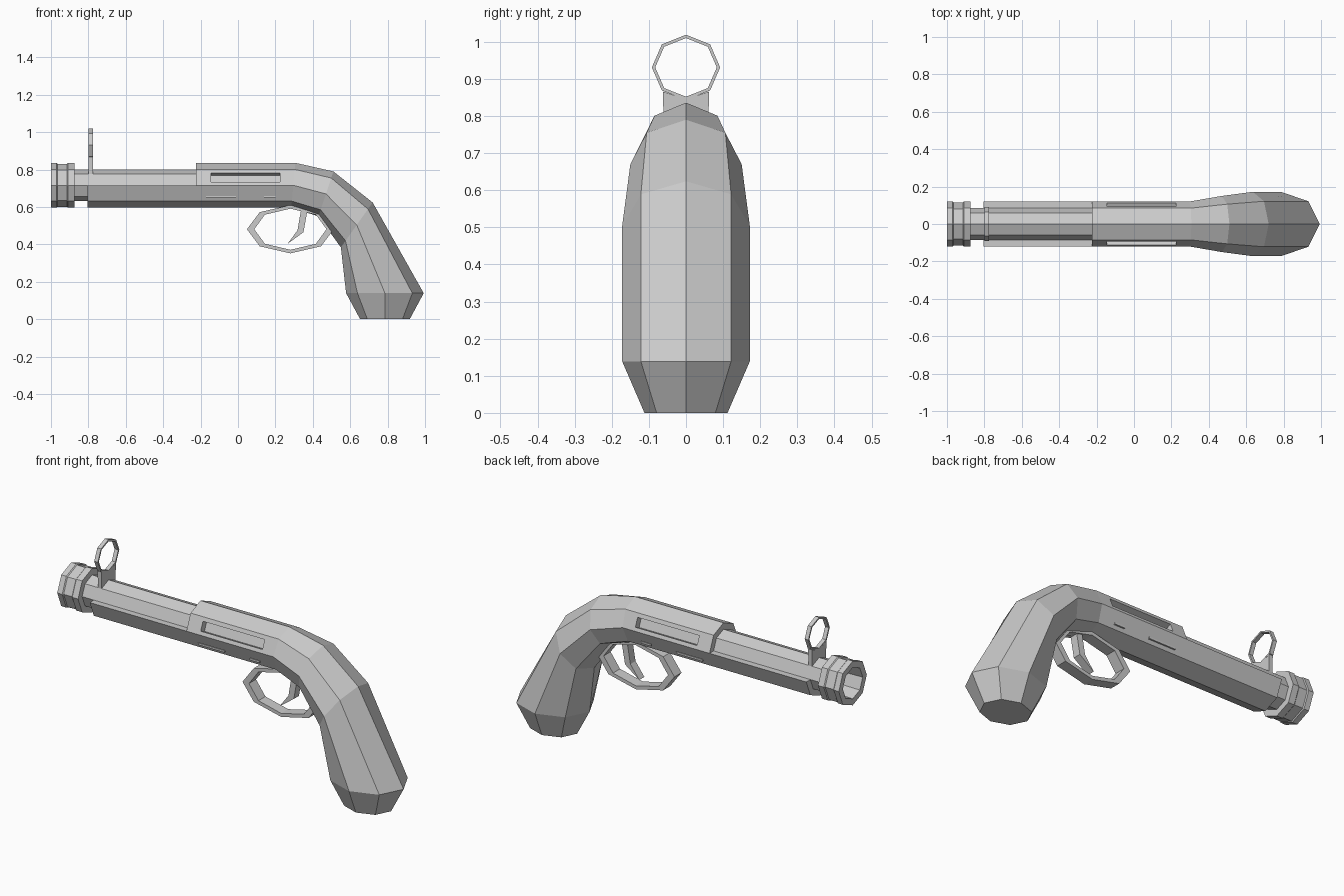
import bpy, bmesh
from math import sin, cos, pi
from mathutils import Vector

if "Cube" in bpy.data.objects:
    bpy.data.objects.remove(bpy.data.objects["Cube"])

AXIS_Z = 0.716          # height of the bore axis
OCT = [(cos(i * pi / 4), sin(i * pi / 4)) for i in range(8)]


def finish(name, bm):
    bmesh.ops.recalc_face_normals(bm, faces=bm.faces)
    me = bpy.data.meshes.new(name)
    bm.to_mesh(me)
    bm.free()
    ob = bpy.data.objects.new(name, me)
    bpy.context.collection.objects.link(ob)
    return ob


def loft(name, rings, caps=True, closed=False):
    """Skin a list of equal-length point rings."""
    bm = bmesh.new()
    vs = [[bm.verts.new(p) for p in r] for r in rings]
    n = len(rings[0])
    pairs = list(zip(vs, vs[1:])) + ([(vs[-1], vs[0])] if closed else [])
    for a, b in pairs:
        for i in range(n):
            j = (i + 1) % n
            bm.faces.new((a[i], a[j], b[j], b[i]))
    if caps and not closed:
        bm.faces.new(vs[0])
        bm.faces.new(vs[-1])
    return finish(name, bm)


def barrel_ring(x, r):
    return [(x, r * c, AXIS_Z + r * s) for c, s in OCT]


def hoop(name, centre, axis_u, radii, inner, normal, half):
    """Eight-sided flat band with vertices on its axes."""
    c, u, n = Vector(centre), Vector(axis_u), Vector(normal)
    up = Vector((0, 0, 1))
    rings = []
    for (ru, rz), d in ((radii, -half), (radii, half), (inner, half), (inner, -half)):
        rings.append([c + u * ru * a + up * rz * b + n * d for a, b in OCT])
    return loft(name, rings, closed=True)


def extrude_profile(name, pts, offset):
    return loft(name, [[Vector(p) - Vector(offset) for p in pts],
                       [Vector(p) + Vector(offset) for p in pts]])


# Receiver and grip: octagonal sections set by top point, bottom point, half width
sections = [((-0.225, 0.836), (-0.225, 0.596), 0.12),
            ((0.307, 0.836), (0.285, 0.596), 0.12),
            ((0.51, 0.79), (0.43, 0.55), 0.15),
            ((0.72, 0.624), (0.55, 0.384), 0.172),
            ((0.993, 0.139), (0.578, 0.139), 0.172),
            ((0.918, 0.0), (0.653, 0.0), 0.112)]
rings = []
for top, bot, w in sections:
    t, b = Vector((top[0], 0, top[1])), Vector((bot[0], 0, bot[1]))
    mid, half = (t + b) / 2, (t - b) / 2
    rings.append([mid + Vector((0, w * c, 0)) + half * s for c, s in OCT])
body = loft("receiver_and_grip", rings)

# Recessed side slots cut square to the upper side facets
for side in (-1, 1):
    nrm = Vector((0, side * cos(pi / 8), sin(pi / 8)))
    tan = Vector((0, -side * sin(pi / 8), cos(pi / 8)))
    mid = Vector((0.04, 0, AXIS_Z)) + nrm * 0.111 + tan * -0.001
    corners = [mid + Vector((dx, 0, 0)) + tan * dt for dx, dt in
               ((-0.185, -0.025), (0.185, -0.025), (0.185, 0.025), (-0.185, 0.025))]
    cutter = extrude_profile("slot_cutter", corners, nrm * 0.035)
    cutter.hide_render = True
    cutter.hide_set(True)
    mod = body.modifiers.new("slot", 'BOOLEAN')
    mod.object = cutter
    mod.operation = 'DIFFERENCE'
    mod.solver = 'EXACT'

    # Small flush catches on the lower side facets
    for x0, x1 in ((-0.17, -0.01), (0.14, 0.2)):
        y = side * 0.09
        pts = [(x0, y, 0.65), (x1, y, 0.65), (x1, y, 0.66), (x0, y, 0.66)]
        extrude_profile("side_catch", pts, (0, 0.011, 0))

# Barrel and the half-octagon fore-stock below it
loft("barrel", [barrel_ring(-0.88, 0.085), barrel_ring(-0.2, 0.085)])
loft("fore_stock", [[(x, 0.12 * c, AXIS_Z + 0.12 * s) for c, s in OCT[4:] + OCT[:1]]
                    for x in (-0.805, -0.22)])

# Hollow muzzle ring with a shallow groove
loft("muzzle_ring", [barrel_ring(x, r) for x, r in (
    (-1.0, 0.12), (-0.97, 0.12), (-0.965, 0.115), (-0.915, 0.115), (-0.91, 0.12),
    (-0.875, 0.12), (-0.875, 0.08), (-1.0, 0.085))], closed=True)

# Front ring sight and its post
hoop("sight_ring", (-0.787, 0, 0.931), (0, 1, 0), (0.092, 0.088), (0.083, 0.079),
     (1, 0, 0), 0.011)
extrude_profile("sight_post", [(-0.787, y, z) for y, z in (
    (-0.06, 0.75), (0.06, 0.75), (0.062, 0.866), (0, 0.844), (-0.062, 0.866))],
    (0.011, 0, 0))

# Trigger guard and trigger
hoop("trigger_guard", (0.28, 0, 0.481), (1, 0, 0), (0.232, 0.129), (0.193, 0.11),
     (0, 1, 0), 0.03)
for name, pts in (("trigger_upper", ((0.343, 0.62), (0.378, 0.62), (0.35, 0.465), (0.318, 0.475))),
                  ("trigger_tip", ((0.35, 0.465), (0.265, 0.403), (0.318, 0.475)))):
    extrude_profile(name, [(x, 0, z) for x, z in pts], (0, 0.022, 0))
